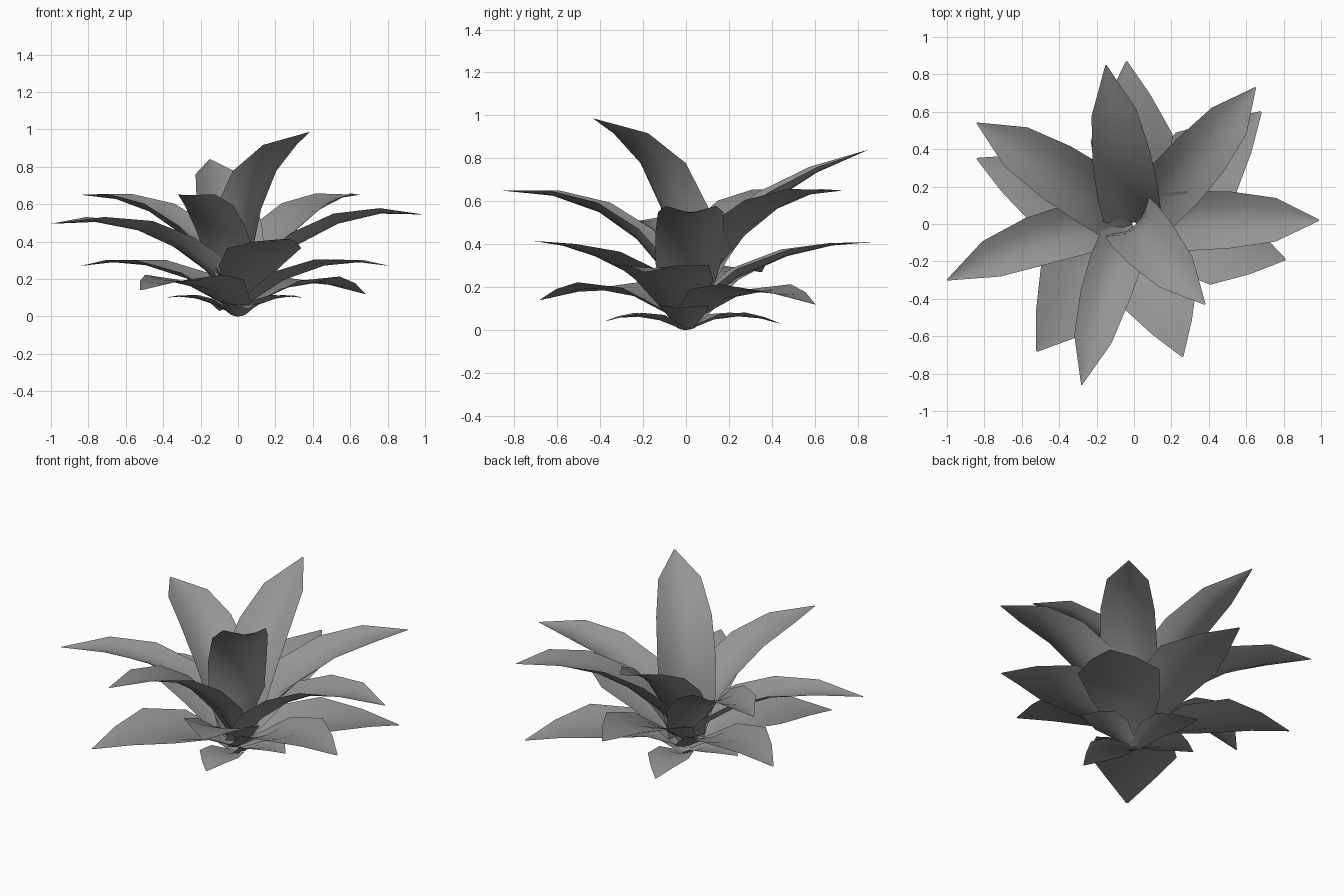
import bpy
from mathutils import Vector

cube = bpy.data.objects.get("Cube")
if cube:
    bpy.data.objects.remove(cube, do_unlink=True)

# One plain grey for the whole plant
grey = bpy.data.materials.new("leaf_grey")
grey.use_nodes = True
colour = (0.3, 0.3, 0.3, 1)
grey.diffuse_color = colour
grey.node_tree.nodes["Principled BSDF"].inputs["Base Color"].default_value = colour

# Rows along a blade: position, relative width, relative cup depth
BROAD = [(0, 0.35, 0.3), (0.3, 0.85, 0.25), (0.57, 1, 0.15), (0.8, 0.53, 0.1), (1, 0.02, 0)]
LONG = [(0, 0.6, 0.4), (0.18, 0.95, 0.5), (0.36, 1, 0.45), (0.57, 0.95, 0.38),
        (0.79, 0.73, 0.25), (1, 0.02, 0)]
COLUMNS = (-1, -0.5, 0, 0.5, 1)


def bezier(base, bend, tip, t):
    """Point and tangent on a quadratic arch."""
    point = base * (1 - t) ** 2 + bend * (2 * t * (1 - t)) + tip * t * t
    tangent = (bend - base) * (1 - t) + (tip - bend) * t
    return point, tangent.normalized()


def make_leaf(name, rows, base_height, tip, bend, half_width):
    """Cupped pointed blade swept along an arch from the heart to the tip."""
    tip, bend = Vector(tip), Vector(bend)
    outward = tip - bend
    outward.z = 0
    outward.normalize()
    base = outward * 0.01 + Vector((0, 0, base_height))
    side = outward.cross(Vector((0, 0, 1)))
    verts, faces = [], []
    for t, width, cup in rows:
        point, tangent = bezier(base, bend, tip, t)
        normal = side.cross(tangent).normalized()
        w = width * half_width
        for c in COLUMNS:
            verts.append(point + side * (c * w) + normal * (c * c * cup * w))
    n = len(COLUMNS)
    for r in range(len(rows) - 1):
        for c in range(n - 1):
            a = r * n + c
            faces.append((a, a + 1, a + n + 1, a + n))
    mesh = bpy.data.meshes.new(name)
    mesh.from_pydata(verts, [], faces)
    mesh.materials.append(grey)
    for poly in mesh.polygons:
        poly.use_smooth = True
    mesh.update()
    leaf = bpy.data.objects.new(name, mesh)
    bpy.context.collection.objects.link(leaf)


# Tiers of leaves: blade rows, base height, then tip, bend point and half width of each
TIERS = {
    "ground_leaf": (BROAD, 0.0, [
        ((-0.39, 0.05, 0.1), (-0.2, 0.03, 0.13), 0.12),
        ((0.35, -0.04, 0.1), (0.18, 0, 0.13), 0.12),
        ((0.05, -0.38, 0.04), (0.02, -0.2, 0.1), 0.12),
        ((-0.1, 0.44, 0.03), (-0.03, 0.2, 0.11), 0.12)]),
    "lower_leaf": (BROAD, 0.04, [
        ((-0.52, -0.68, 0.14), (-0.25, -0.29, 0.27), 0.25),
        ((0.68, 0.6, 0.12), (0.33, 0.26, 0.27), 0.23),
        ((0.81, -0.19, 0.27), (0.4, -0.1, 0.36), 0.22),
        ((-0.84, 0.35, 0.27), (-0.4, 0.15, 0.36), 0.2)]),
    "middle_leaf": (BROAD, 0.08, [
        ((0.26, -0.71, 0.415), (0.12, -0.32, 0.38), 0.21),
        ((-0.04, 0.87, 0.41), (0, 0.38, 0.4), 0.22)]),
    "long_leaf": (LONG, 0.08, [
        ((0.99, 0.02, 0.545), (0.43, 0.03, 0.62), 0.16),
        ((-1, -0.3, 0.495), (-0.42, 0, 0.58), 0.145)]),
    "upper_leaf": (LONG, 0.1, [
        ((0.65, 0.73, 0.65), (0.32, 0.3, 0.66), 0.16),
        ((-0.84, 0.54, 0.65), (-0.34, 0.24, 0.65), 0.165),
        ((-0.28, -0.86, 0.65), (-0.14, -0.25, 0.65), 0.14),
        ((-0.15, 0.85, 0.84), (-0.05, 0.24, 0.62), 0.165),
        ((0.38, -0.43, 0.985), (-0.01, 0, 0.82), 0.165)]),
}

for tier, (rows, height, leaves) in TIERS.items():
    for number, (tip, bend, half_width) in enumerate(leaves, 1):
        make_leaf(f"{tier}_{number}", rows, height, tip, bend, half_width)
